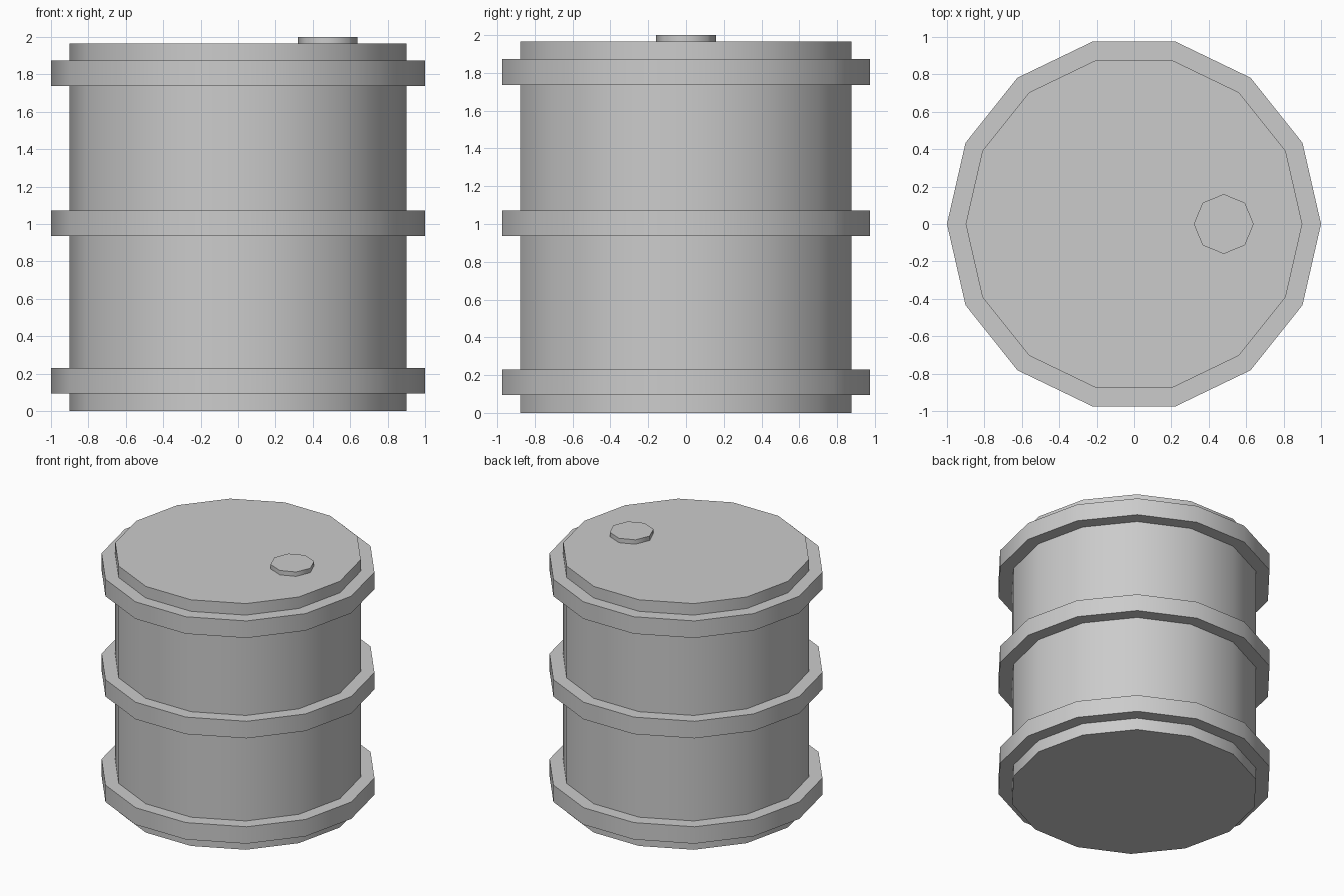
import bpy
import bmesh
from math import cos, sin, pi, radians

cube = bpy.data.objects.get("Cube")
if cube:
    bpy.data.objects.remove(cube, do_unlink=True)

SIDES = 14
BODY_RADIUS = 0.9
BAND_RADIUS = 1.0

# Plain grey metal
grey = bpy.data.materials.new("grey_metal")
grey.use_nodes = True
grey.diffuse_color = (0.6, 0.6, 0.6, 1)
grey.node_tree.nodes["Principled BSDF"].inputs["Base Color"].default_value = (0.6, 0.6, 0.6, 1)


def lathe(name, profile, sides, closed=False, x=0, smooth_angle=30):
    """Turn an (r, z) profile around z; open profiles get flat end caps."""
    bm = bmesh.new()
    rings = [[bm.verts.new((r * cos(2 * pi * i / sides), r * sin(2 * pi * i / sides), z))
              for i in range(sides)] for r, z in profile]
    pairs = list(zip(rings, rings[1:]))
    if closed:
        pairs.append((rings[-1], rings[0]))
    else:
        bm.faces.new(rings[0])
        bm.faces.new(rings[-1])
    for low, high in pairs:
        for i in range(sides):
            j = (i + 1) % sides
            bm.faces.new((low[i], low[j], high[j], high[i]))
    bmesh.ops.recalc_face_normals(bm, faces=bm.faces)
    mesh = bpy.data.meshes.new(name)
    bm.to_mesh(mesh)
    bm.free()
    mesh.materials.append(grey)
    obj = bpy.data.objects.new(name, mesh)
    obj.location.x = x
    bpy.context.collection.objects.link(obj)
    bpy.ops.object.select_all(action='DESELECT')
    obj.select_set(True)
    bpy.context.view_layer.objects.active = obj
    bpy.ops.object.shade_smooth_by_angle(angle=radians(smooth_angle))
    return obj


# Drum body
lathe("drum_body", [(BODY_RADIUS, 0), (BODY_RADIUS, 1.965)], SIDES)

# Raised hoops, sunk slightly into the body
inner = BODY_RADIUS - 0.02
for name, z0, z1 in (("lower_band", 0.095, 0.23),
                     ("middle_band", 0.936, 1.072),
                     ("upper_band", 1.737, 1.873)):
    lathe(name, [(inner, z0), (BAND_RADIUS, z0), (BAND_RADIUS, z1), (inner, z1)],
          SIDES, closed=True)

# Filler cap on the lid
lathe("filler_cap", [(0.16, 1.95), (0.16, 2.0)], 8, x=0.48, smooth_angle=50)
